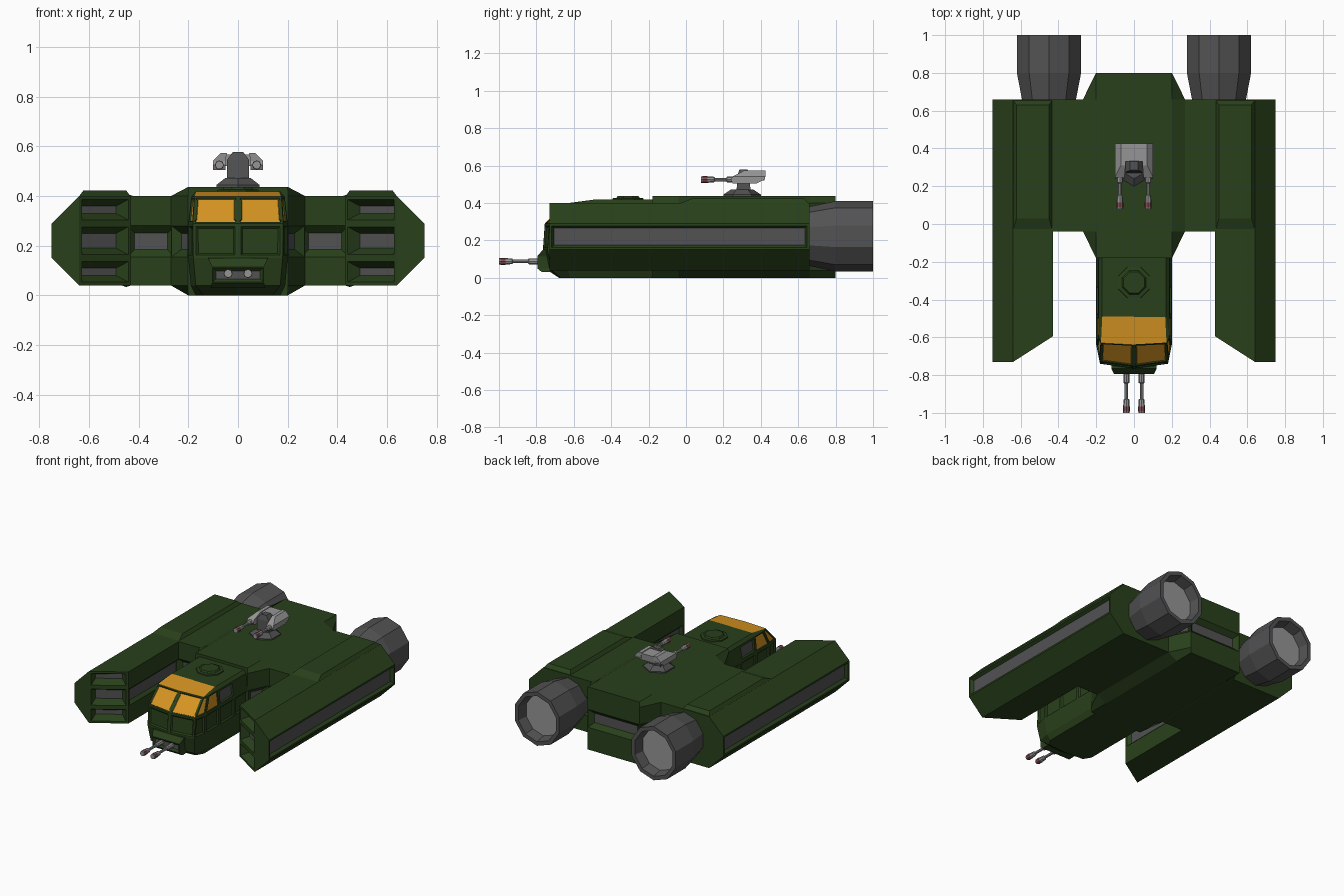
import bpy, bmesh
from math import sin, cos, pi
from mathutils import Vector

if "Cube" in bpy.data.objects:
    bpy.data.objects.remove(bpy.data.objects["Cube"])


def material(name, rgb):
    m = bpy.data.materials.new(name)
    m.diffuse_color = (*rgb, 1)
    m.use_nodes = True
    m.node_tree.nodes["Principled BSDF"].inputs["Base Color"].default_value = m.diffuse_color
    return m


GREEN = material("hull_green", (0.022, 0.052, 0.011))
DARK = material("dark_metal", (0.085, 0.085, 0.088))
LIGHT = material("light_metal", (0.3, 0.3, 0.3))
AMBER = material("amber_glass", (0.68, 0.30, 0.016))
RED = material("muzzle_red", (0.22, 0.07, 0.08))


def loft(rings):
    """Bridge equal-length rings of points and cap both ends."""
    bm = bmesh.new()
    vs = [[bm.verts.new(p) for p in r] for r in rings]
    n = len(rings[0])
    for a, b in zip(vs, vs[1:]):
        for i in range(n):
            j = (i + 1) % n
            bm.faces.new((a[i], a[j], b[j], b[i]))
    bm.faces.new(vs[0])
    bm.faces.new(vs[-1])
    bmesh.ops.recalc_face_normals(bm, faces=bm.faces[:])
    return bm


def cut(bm, axis, *levels):
    """Slice every face at the given levels on an axis."""
    for lv in levels:
        co, no = Vector(), Vector()
        co[axis], no[axis] = lv, 1
        bmesh.ops.bisect_plane(bm, geom=bm.verts[:] + bm.edges[:] + bm.faces[:],
                               dist=1e-4, plane_co=co, plane_no=no)


def recess(bm, test, frame, bevel, depth, slot):
    """Sink a framed panel into each face that passes the test."""
    bm.normal_update()
    faces = [f for f in bm.faces if test(f.calc_center_median(), f.normal)]
    for f in faces:
        bmesh.ops.inset_individual(bm, faces=[f], thickness=frame, use_even_offset=True)
        bmesh.ops.inset_individual(bm, faces=[f], thickness=bevel, depth=-depth,
                                   use_even_offset=True)
        f.material_index = slot


def finish(name, bm, mats, mirror=False):
    me = bpy.data.meshes.new(name)
    bm.to_mesh(me)
    bm.free()
    for m in mats:
        me.materials.append(m)
    ob = bpy.data.objects.new(name, me)
    bpy.context.collection.objects.link(ob)
    if mirror:
        ob.modifiers.new("mirror", 'MIRROR').use_mirror_merge = False
    return ob


def slab(x0, x1, y0, y1, z):
    return [(x0, y0, z), (x1, y0, z), (x1, y1, z), (x0, y1, z)]


def turned_y(x, z, profile, n, sx=1.0):
    """Rings around a y axis; profile holds (y, radius)."""
    return loft([[(x + r * sx * sin(2 * pi * i / n), y, z + r * cos(2 * pi * i / n))
                  for i in range(n)] for y, r in profile])


def turned_z(x, y, profile, n, phase=0.0):
    """Rings around a z axis; profile holds (z, radius)."""
    return loft([[(x + r * sin(2 * pi * i / n + phase), y + r * cos(2 * pi * i / n + phase), z)
                  for i in range(n)] for z, r in profile])


# Central hull with a sunken service band
def hull_ring(y, w):
    half = [(0.2, 0.437), (w, 0.40), (w, 0.04), (0.2, 0)]
    return [(x, y, z) for x, z in half] + [(-x, y, z) for x, z in reversed(half)]


bm = loft([hull_ring(-0.18, 0.201), hull_ring(-0.04, 0.27),
           hull_ring(0.66, 0.27), hull_ring(0.80, 0.201)])
cut(bm, 2, 0.15, 0.285)
recess(bm, lambda c, n: 0.15 < c.z < 0.285 and (c.y < -0.05 or c.y > 0.67) and c.y > -0.17,
       0.005, 0.03, 0.03, 1)
finish("central_hull", bm, [GREEN, DARK])

# Wings joining hull and pods
bm = loft([slab(0.25, 0.45, -0.04, 0.66, 0.04), slab(0.25, 0.45, -0.04, 0.66, 0.40)])
cut(bm, 2, 0.15, 0.285)
recess(bm, lambda c, n: 0.15 < c.z < 0.285 and abs(n.y) > 0.9, 0.004, 0.03, 0.03, 1)
finish("wing", bm, [GREEN, DARK], True)

# Side pods with angled vented noses
sect = [(0.43, 0.40), (0.64, 0.40), (0.75, 0.29), (0.75, 0.15), (0.64, 0.04), (0.43, 0.04)]
bm = loft([[(x, -0.595 if x < 0.5 else -0.73, z) for x, z in sect],
           [(x, 0.66, z) for x, z in sect]])
bm.verts.ensure_lookup_table()
bmesh.ops.connect_verts(bm, verts=[bm.verts[1], bm.verts[4]])
cut(bm, 2, 0.15, 0.29)
recess(bm, lambda c, n: n.x > 0.95, 0.012, 0.012, 0.02, 1)
recess(bm, lambda c, n: n.x < -0.95 and 0.15 < c.z < 0.29, 0.012, 0.02, 0.02, 1)
recess(bm, lambda c, n: n.y < -0.5 and c.x < 0.64, 0.014, 0.026, 0.05, 1)
finish("side_pod", bm, [GREEN, DARK], True)

# Raised decks on the pods
bm = loft([slab(0.43, 0.643, -0.04, 0.66, 0.395), slab(0.45, 0.622, 0.03, 0.63, 0.423)])
finish("pod_deck", bm, [GREEN], True)

# Engines with hollow nozzles
bm = turned_y(0.45, 0.222, [(0.62, 0.15), (0.80, 0.188), (1.0, 0.188),
                            (1.0, 0.160), (0.93, 0.145)], 10, 0.95)
for f in bm.faces:
    if len(f.verts) == 10 and f.calc_center_median().y > 0.9:
        f.material_index = 1
finish("engine", bm, [DARK, LIGHT], True)


# Cabin
def cabin_ring(z, w, ys, wf, yc, yf):
    return [(w, -0.17, z), (w, ys, z), (wf, yc, z), (0, yf, z),
            (-wf, yc, z), (-w, ys, z), (-w, -0.17, z)]


bm = loft([cabin_ring(0.0, 0.17, -0.62, 0.14, -0.67, -0.68),
           cabin_ring(0.04, 0.19, -0.63, 0.17, -0.72, -0.74),
           cabin_ring(0.15, 0.20, -0.64, 0.18, -0.74, -0.765),
           cabin_ring(0.29, 0.20, -0.64, 0.182, -0.73, -0.755),
           cabin_ring(0.398, 0.188, -0.59, 0.175, -0.63, -0.64),
           cabin_ring(0.418, 0.17, -0.485, 0.168, -0.49, -0.49)])
cut(bm, 1, -0.32, -0.49)
glass = lambda c: 0.30 < c.z < 0.38
recess(bm, lambda c, n: glass(c) and n.y < -0.5, 0.008, 0.003, 0.006, 1)
recess(bm, lambda c, n: glass(c) and abs(n.x) > 0.75 and c.y < -0.49, 0.008, 0.003, 0.006, 1)
recess(bm, lambda c, n: glass(c) and abs(n.x) > 0.8 and -0.48 < c.y < -0.33, 0.014, 0.005, 0.01, 2)
recess(bm, lambda c, n: 0.2 < c.z < 0.25 and (n.y < -0.7 or abs(n.x) > 0.9) and c.y < -0.2,
       0.012, 0.008, 0.008, 0)
# Roof glass between windscreen and roof
for f in bm.faces:
    c = f.calc_center_median()
    if 0.4 < c.z < 0.416 and abs(c.x) < 0.12 and -0.63 < c.y < -0.49 and f.normal.z > 0.5:
        bmesh.ops.inset_individual(bm, faces=[f], thickness=0.004)
        f.material_index = 1
        break
for f in bm.faces:
    c = f.calc_center_median()
    if 0.4 < c.z < 0.416 and abs(c.x) < 0.12 and -0.63 < c.y < -0.50 and f.normal.z > 0.5:
        f.material_index = 1
finish("cabin", bm, [GREEN, AMBER, DARK])

# Roof hatch
finish("roof_hatch", turned_z(0, -0.31, [(0.41, 0.092), (0.425, 0.088), (0.427, 0.068),
                                         (0.437, 0.06)], 8, pi / 8), [GREEN])

# Chin gun mount
bm = loft([slab(-0.11, 0.11, -0.77, -0.70, 0.03), slab(-0.105, 0.105, -0.795, -0.70, 0.05),
           slab(-0.105, 0.105, -0.795, -0.70, 0.115), slab(-0.12, 0.12, -0.765, -0.70, 0.15)])
recess(bm, lambda c, n: n.y < -0.99 and 0.05 < c.z < 0.115, 0.004, 0.012, 0.012, 1)
finish("chin_mount", bm, [GREEN, DARK])


# Gun pairs: sleeve, thin barrel, muzzle and coloured band
def gun_pair(name, x, tip, length, z):
    back = tip + length
    prof = [(back, 0.016), (back - 0.06, 0.016), (back - 0.065, 0.009), (tip + 0.075, 0.009),
            (tip + 0.07, 0.015), (tip + 0.04, 0.017), (tip, 0.017)]
    finish(name + "_barrel", turned_y(x, z, prof, 8), [LIGHT], True)
    finish(name + "_band", turned_y(x, z, [(tip + 0.035, 0.0185), (tip + 0.008, 0.0185)], 8),
           [RED], True)


gun_pair("chin_gun", 0.04, -1.0, 0.22, 0.088)
gun_pair("turret_gun", 0.075, 0.08, 0.2, 0.525)

# Turret base, neck and gun cradles
finish("turret_base", turned_z(0, 0.30, [(0.43, 0.10), (0.445, 0.10), (0.472, 0.06)], 6), [DARK])
finish("turret_neck", loft([slab(-0.045, 0.045, 0.27, 0.345, 0.46),
                            slab(-0.045, 0.045, 0.275, 0.34, 0.545),
                            slab(-0.02, 0.02, 0.285, 0.33, 0.578)]), [DARK])
finish("gun_cradle", loft([slab(0.05, 0.10, 0.25, 0.38, 0.505),
                           slab(0.05, 0.10, 0.24, 0.42, 0.525),
                           slab(0.05, 0.10, 0.25, 0.425, 0.542),
                           slab(0.045, 0.07, 0.31, 0.425, 0.573)]), [LIGHT], True)
finish("turret_rear_box", loft([slab(-0.06, 0.06, 0.33, 0.42, 0.52),
                                slab(-0.06, 0.06, 0.33, 0.425, 0.568)]), [LIGHT])
